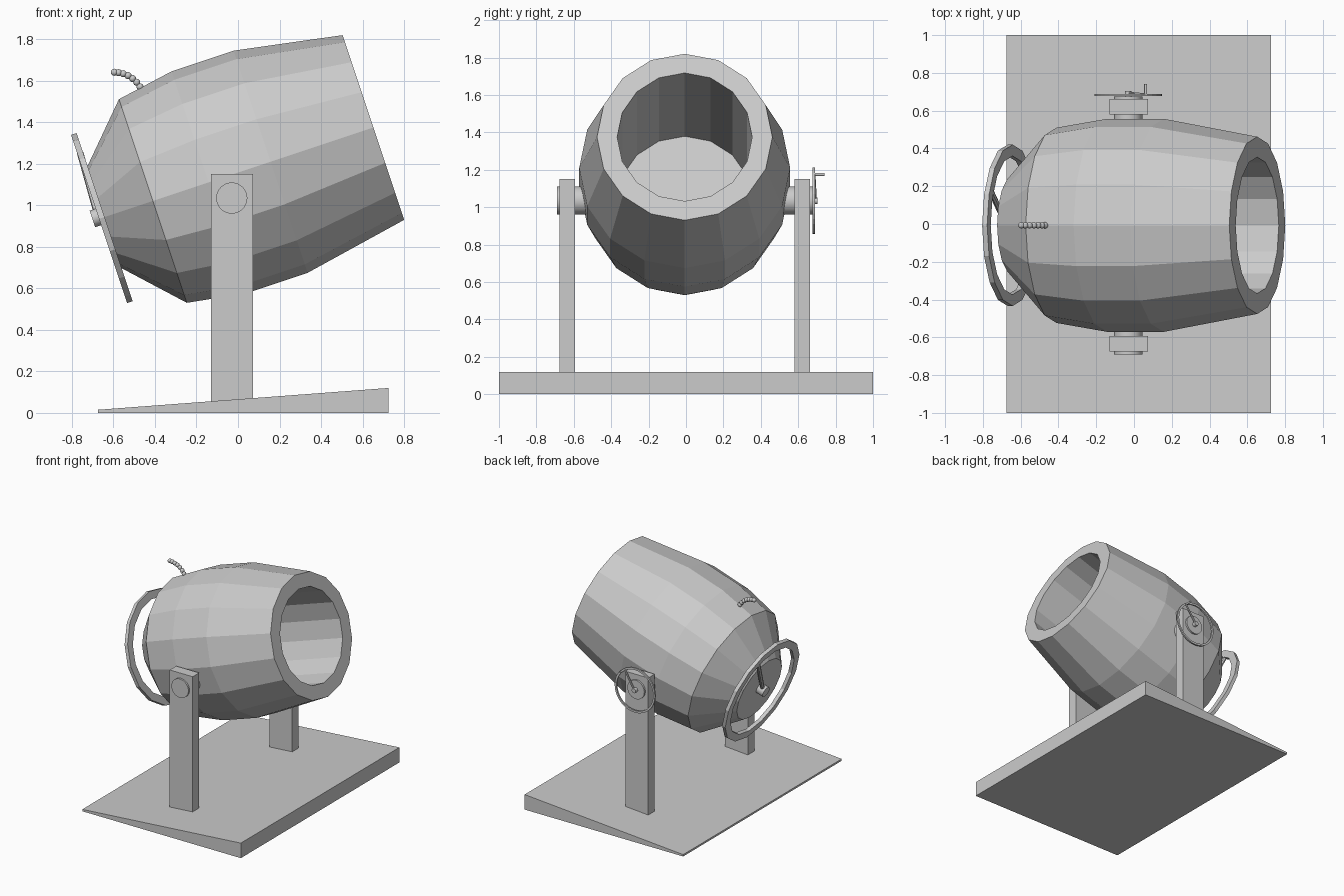
import bpy, bmesh, math
from mathutils import Matrix, Vector

if "Cube" in bpy.data.objects:
    bpy.data.objects.remove(bpy.data.objects["Cube"])

YC = -0.007                                   # centre line of the barrel assembly
BARREL = Matrix.Translation((0.6525, YC, 1.375)) @ Matrix.Rotation(math.atan2(0.9487, 0.3162), 4, 'Y')
PIVOT = Matrix.Translation((-0.03, YC, 1.035)) @ Matrix.Rotation(-math.pi / 2, 4, 'X')


def finish(bm, name, smooth=False):
    bmesh.ops.recalc_face_normals(bm, faces=bm.faces)
    me = bpy.data.meshes.new(name)
    bm.to_mesh(me)
    bm.free()
    ob = bpy.data.objects.new(name, me)
    bpy.context.collection.objects.link(ob)
    if smooth:
        bpy.context.view_layer.objects.active = ob
        ob.select_set(True)
        bpy.ops.object.shade_smooth_by_angle()
        ob.select_set(False)
    return ob


def lathe(name, profile, sides, matrix, closed=False, smooth=False):
    """Turn (radius, height) points round local z; ends are capped unless closed."""
    bm = bmesh.new()
    rings = [[bm.verts.new(matrix @ Vector((r * math.cos(a), r * math.sin(a), h)))
              for a in (2 * math.pi * i / sides for i in range(sides))] for r, h in profile]
    for k in range(len(rings) if closed else len(rings) - 1):
        p, q = rings[k], rings[(k + 1) % len(rings)]
        for i in range(sides):
            j = (i + 1) % sides
            bm.faces.new((p[i], p[j], q[j], q[i]))
    if not closed:
        bm.faces.new(rings[0])
        bm.faces.new(rings[-1])
    return finish(bm, name, smooth)


def ring(name, r_in, r_out, h0, h1, sides, matrix):
    return lathe(name, [(r_in, h0), (r_out, h0), (r_out, h1), (r_in, h1)], sides, matrix, True)


def rod(name, a, b, r, matrix, sides=16):
    """Round bar between two local points."""
    a, b = Vector(a), Vector(b)
    m = matrix @ Matrix.Translation(a) @ (b - a).to_track_quat('Z', 'Y').to_matrix().to_4x4()
    return lathe(name, [(r, 0), (r, (b - a).length)], sides, m, smooth=True)


def box(name, x0, x1, y0, y1, z0, z1):
    bm = bmesh.new()
    bmesh.ops.create_cube(bm, size=1)
    for v in bm.verts:
        v.co = (x1 if v.co.x > 0 else x0, y1 if v.co.y > 0 else y0, z1 if v.co.z > 0 else z0)
    return finish(bm, name)


# Sloping base
base = box("base", -0.675, 0.725, -1, 1, 0, 0.12)
for v in base.data.vertices:
    if v.co.x < 0 and v.co.z > 0:
        v.co.z = 0.015

# Support posts and pivot pins
for side, s in (("front", -1), ("back", 1)):
    y = sorted((YC + s * 0.587, YC + s * 0.669))
    box(side + "_post", -0.13, 0.073, y[0], y[1], 0.03, 1.15)
    rod(side + "_pivot_pin", (0, 0, s * 0.5), (0, 0, s * 0.683), 0.075, PIVOT, 32)

# Barrel with open bore
lathe("barrel", [(0.26, -1.365), (0.517, -1.12), (0.564, -0.837), (0.564, -0.522),
                 (0.469, 0), (0.361, 0), (0.361, -1.07)], 16, BARREL)

# Rear ring handle with hub and single spoke
ring("rear_ring", 0.367, 0.427, -1.393, -1.365, 16, BARREL)
rod("rear_hub", (-0.01, 0, -1.36), (-0.01, 0, -1.424), 0.042, BARREL)
rod("rear_spoke", (-0.01, 0, -1.395), (-0.33, 0.185, -1.379), 0.016, BARREL, 8)

# Side crank wheel with hub, spoke and grip
ring("crank_wheel", 0.162, 0.178, 0.684, 0.696, 32, PIVOT)
rod("crank_hub", (0, 0, 0.67), (0, 0, 0.71), 0.018, PIVOT)
rod("crank_spoke", (0, 0, 0.70), (0.092, -0.142, 0.692), 0.007, PIVOT, 8)
rod("crank_grip", (0.092, -0.14, 0.686), (0.092, -0.14, 0.748), 0.008, PIVOT)

# Beaded fuse
bm = bmesh.new()
for x, z in ((-0.455, 1.548), (-0.472, 1.571), (-0.488, 1.593), (-0.508, 1.611), (-0.53, 1.625),
             (-0.553, 1.634), (-0.576, 1.639), (-0.596, 1.641)):
    bmesh.ops.create_uvsphere(bm, u_segments=12, v_segments=8, radius=0.017,
                              matrix=Matrix.Translation((x, YC, z)))
finish(bm, "fuse", True)
